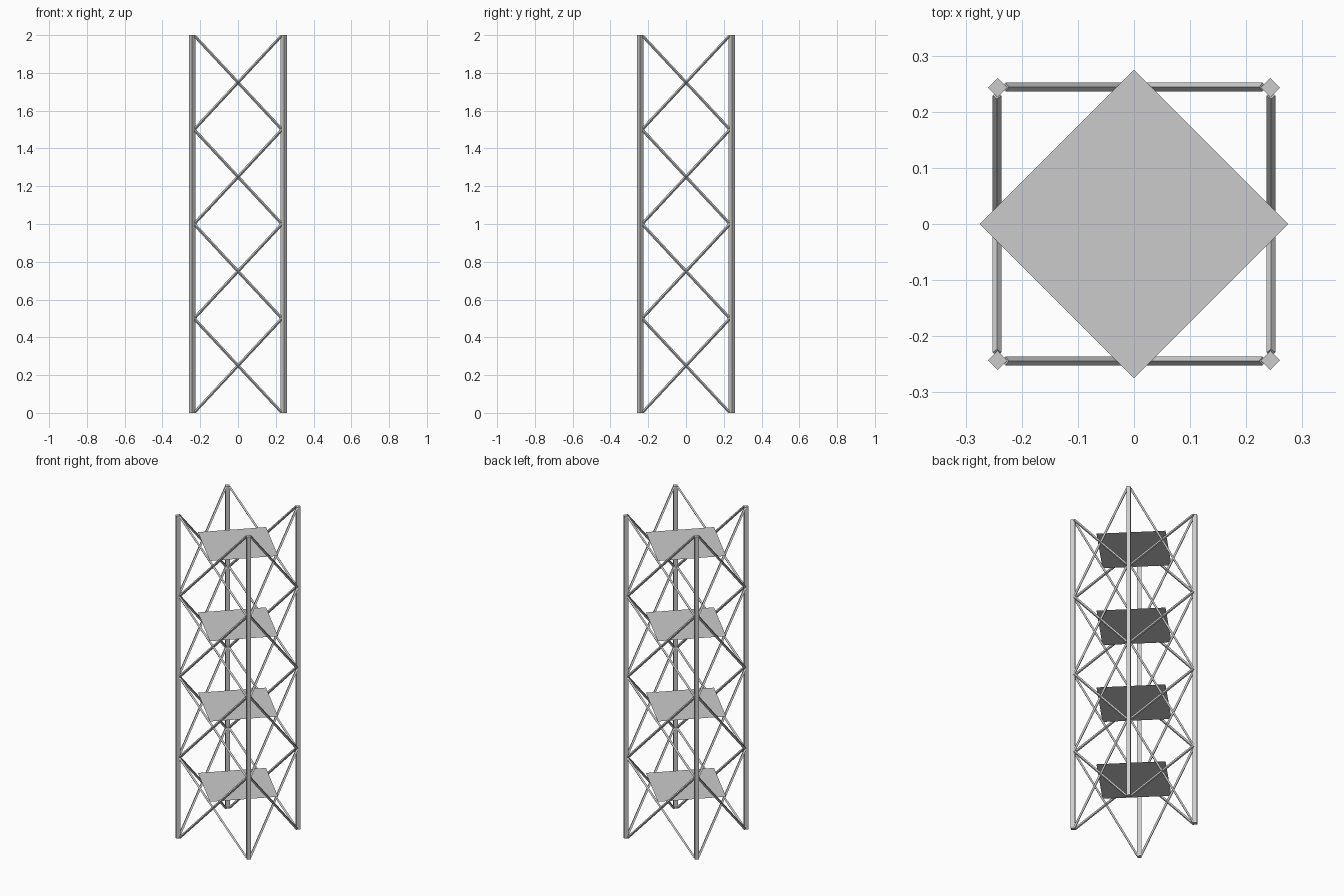
import bpy, bmesh, math
from mathutils import Vector

if "Cube" in bpy.data.objects:
    bpy.data.objects.remove(bpy.data.objects["Cube"])

LEG = 0.243      # leg offset from the centre
END = 0.229      # where the braces meet the legs
BAY = 0.5        # height of one crossed bay


def rod(bm, a, b, radius):
    """Four-sided diamond bar from a to b."""
    a, b = Vector(a), Vector(b)
    d = (b - a).normalized()
    # one corner pair points outward, the other lies in the face plane
    out = Vector((1, 0, 0)) if abs(d.x) < 1e-6 else Vector((0, 1, 0))
    side = d.cross(out).normalized()
    offs = [out * radius, side * radius, -out * radius, -side * radius]
    r0 = [bm.verts.new(a + o) for o in offs]
    r1 = [bm.verts.new(b + o) for o in offs]
    for i in range(4):
        j = (i + 1) % 4
        bm.faces.new((r0[i], r0[j], r1[j], r1[i]))
    bm.faces.new(r0[::-1])
    bm.faces.new(r1)


def finish(bm, name):
    bmesh.ops.recalc_face_normals(bm, faces=bm.faces)
    me = bpy.data.meshes.new(name)
    bm.to_mesh(me)
    bm.free()
    ob = bpy.data.objects.new(name, me)
    bpy.context.collection.objects.link(ob)
    return ob


# Corner legs
for sx, nx in ((-1, "left"), (1, "right")):
    for sy, ny in ((-1, "front"), (1, "back")):
        bm = bmesh.new()
        rod(bm, (sx * LEG, sy * LEG, 0), (sx * LEG, sy * LEG, 2), 0.017)
        finish(bm, f"{ny}_{nx}_leg")

# Crossed braces, one lattice per side
for k, side in enumerate(("front", "right", "back", "left")):
    bm = bmesh.new()
    for i in range(4):
        z0, z1 = i * BAY + 0.004, (i + 1) * BAY - 0.004
        for s in (-1, 1):
            rod(bm, (-s * END, -LEG - 0.001, z0), (s * END, -LEG - 0.001, z1), 0.008)
    for v in bm.verts:
        v.co.z = min(max(v.co.z, 0), 2)
    ob = finish(bm, f"{side}_braces")
    ob.rotation_euler.z = k * math.pi / 2

# Thin diamond shelves
for i in range(4):
    bm = bmesh.new()
    z = 0.30 + i * 0.498
    r = 0.275
    bm.faces.new([bm.verts.new(c) for c in ((r, 0, z), (0, r, z), (-r, 0, z), (0, -r, z))])
    ob = finish(bm, f"shelf_{i + 1}")
    if ob.data.polygons[0].normal.z < 0:
        ob.data.flip_normals()
